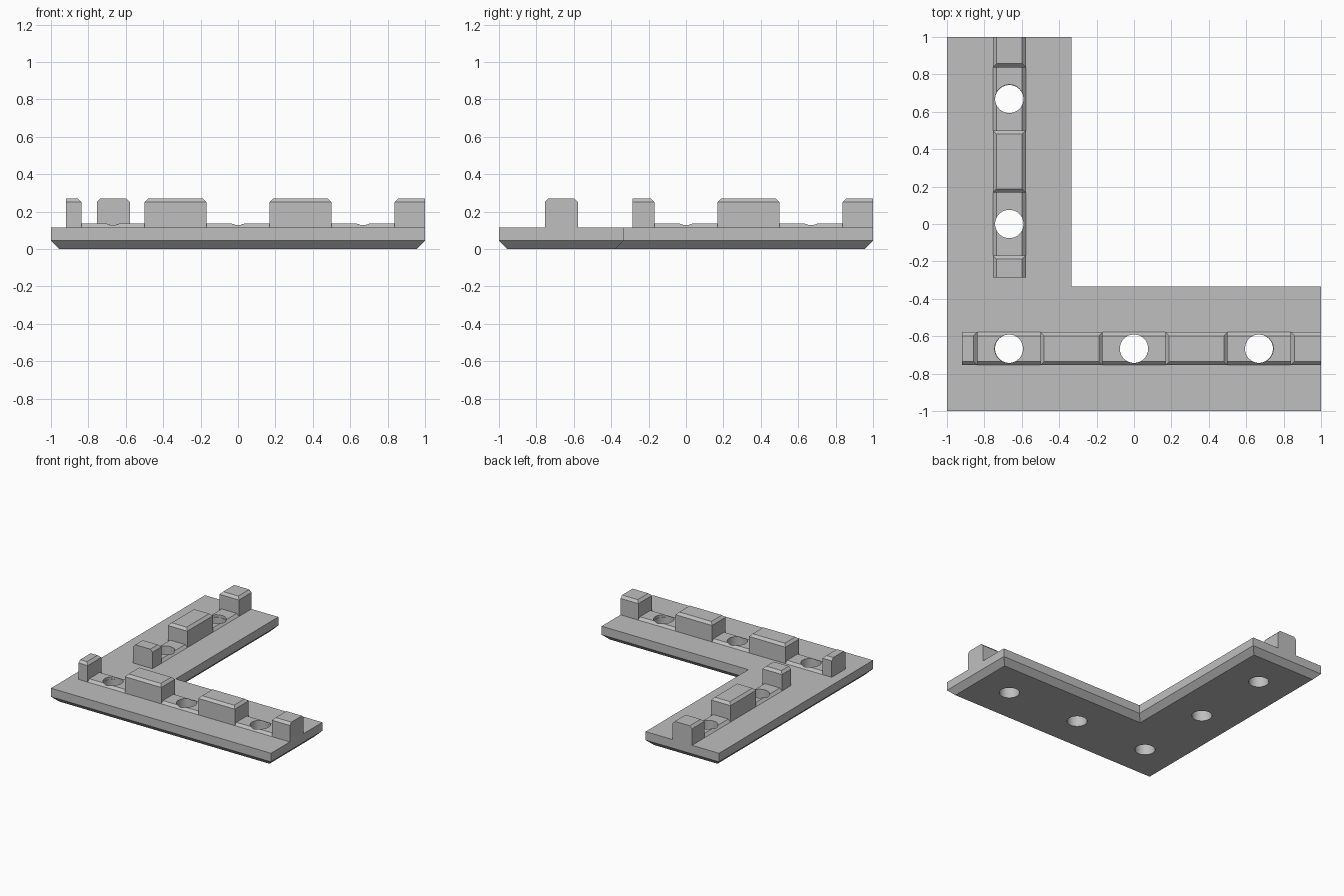
import bpy, bmesh

if "Cube" in bpy.data.objects:
    bpy.data.objects.remove(bpy.data.objects["Cube"])

grey = bpy.data.materials.new("light_grey")
grey.use_nodes = True
colour = (0.52, 0.52, 0.52, 1)
grey.diffuse_color = colour
grey.node_tree.nodes["Principled BSDF"].inputs["Base Color"].default_value = colour

PITCH = 2 / 3                  # distance between holes
RAIL = (-0.755, -0.578)        # sides of both rails
TOP, FLOOR, HIGH = 0.115, 0.135, 0.27
CHAMFER = 0.02


def loft(name, rings):
    """Closed solid through outlines of equal length, bottom to top."""
    bm = bmesh.new()
    loops = [[bm.verts.new(p) for p in ring] for ring in rings]
    bm.faces.new(loops[0][::-1])
    bm.faces.new(loops[-1])
    n = len(loops[0])
    for low, up in zip(loops, loops[1:]):
        for i in range(n):
            j = (i + 1) % n
            bm.faces.new((low[i], low[j], up[j], up[i]))
    bmesh.ops.recalc_face_normals(bm, faces=bm.faces)
    mesh = bpy.data.meshes.new(name)
    bm.to_mesh(mesh)
    bm.free()
    mesh.materials.append(grey)
    obj = bpy.data.objects.new(name, mesh)
    bpy.context.collection.objects.link(obj)
    return obj


def rail_part(name, along_x, start, end, levels):
    """Rail piece; each level is (z, side inset, start inset, end inset)."""
    rings = []
    for z, side, a, b in levels:
        u0, u1, v0, v1 = start + a, end - b, RAIL[0] + side, RAIL[1] - side
        ring = [(u0, v0), (u1, v0), (u1, v1), (u0, v1)]
        rings.append([(u, v, z) if along_x else (v, u, z) for u, v in ring])
    return loft(name, rings)


def l_outline(z, inset):
    lo, hi, inner = -1 + inset, 1 - inset, -1 + PITCH - inset
    return [(x, y, z) for x, y in ((lo, lo), (hi, lo), (hi, inner),
                                   (inner, inner), (inner, hi), (lo, hi))]


def drill(obj, centres):
    for x, y in centres:
        bpy.ops.mesh.primitive_cylinder_add(vertices=40, radius=0.076, depth=1,
                                            location=(x, y, 0))
        cutter = bpy.context.object
        cutter.name = "hole_cutter"
        cutter.hide_render = True
        mod = obj.modifiers.new("hole", "BOOLEAN")
        mod.object = cutter
        mod.solver = "EXACT"
        bpy.ops.object.select_all(action="DESELECT")
        bpy.context.view_layer.objects.active = obj
        obj.select_set(True)
        bpy.ops.object.modifier_apply(modifier=mod.name)
        bpy.data.objects.remove(cutter)
    bpy.ops.object.shade_smooth_by_angle(angle=0.5)


# L-shaped plate with a chamfered underside
plate = loft("plate", [l_outline(0, 0.045), l_outline(0.045, 0), l_outline(TOP, 0)])
drill(plate, [(x * PITCH, -PITCH) for x in (-1, 0, 1)]
      + [(-PITCH, y * PITCH) for y in (0, 1)])

# Rails: tall blocks with low drilled floors between them
rails = {
    "front": (True, [(-0.92, -0.838), (-0.5, -0.168), (0.168, 0.5), (0.838, 1)]),
    "side": (False, [(-0.285, -0.168), (0.168, 0.5), (0.838, 1)]),
}
for label, (along_x, blocks) in rails.items():
    last = len(blocks) - 1
    for i, (start, end) in enumerate(blocks):
        a = CHAMFER if i > 0 else 0
        b = CHAMFER if i < last else 0
        rail_part(f"{label}_block_{i + 1}", along_x, start, end,
                  [(TOP, 0, 0, 0), (HIGH - CHAMFER, 0, 0, 0), (HIGH, CHAMFER, a, b)])
    for i in range(last):
        start, end = blocks[i][1], blocks[i + 1][0]
        floor = rail_part(f"{label}_floor_{i + 1}", along_x, start, end,
                          [(TOP, 0, 0, 0), (FLOOR, CHAMFER, 0, 0)])
        mid = (start + end) / 2
        drill(floor, [(mid, -PITCH) if along_x else (-PITCH, mid)])
